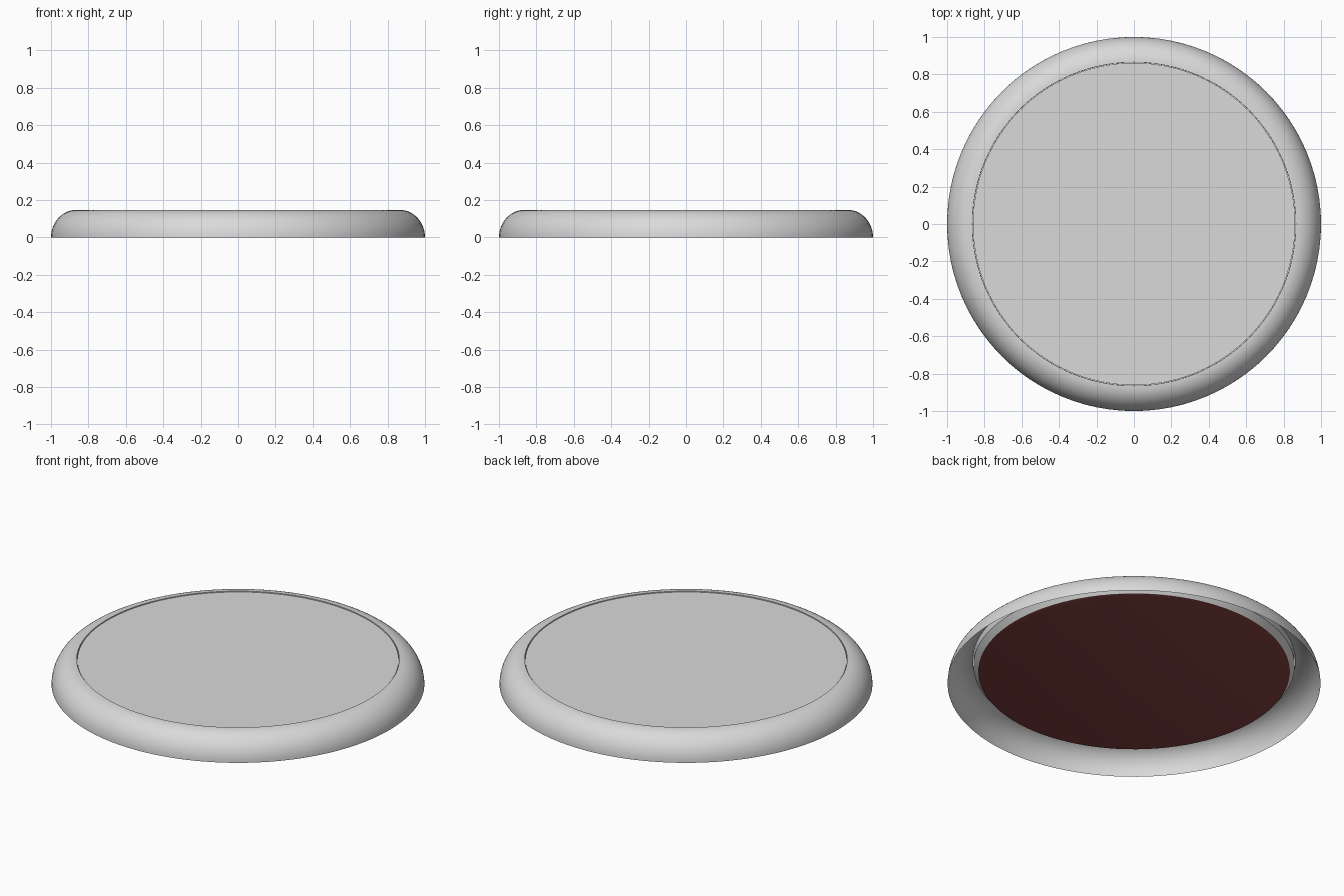
import bpy, bmesh, math

if "Cube" in bpy.data.objects:
    bpy.data.objects.remove(bpy.data.objects["Cube"])

SEG = 96


def material(name, rgb):
    m = bpy.data.materials.new(name)
    m.diffuse_color = (*rgb, 1.0)
    m.use_nodes = True
    m.node_tree.nodes["Principled BSDF"].inputs["Base Color"].default_value = m.diffuse_color
    return m


grey = material("light grey", (0.70, 0.70, 0.70))
red = material("dark red", (0.235, 0.055, 0.052))


def lathe(name, profile, mat, cap_ends=()):
    """Revolve (radius, z) points around z; cap_ends lists profile indices closed by a disc."""
    bm = bmesh.new()
    rings = []
    for r, z in profile:
        rings.append([bm.verts.new((r * math.cos(2 * math.pi * i / SEG),
                                    r * math.sin(2 * math.pi * i / SEG), z))
                      for i in range(SEG)])
    for a, b in zip(rings, rings[1:]):
        for i in range(SEG):
            j = (i + 1) % SEG
            bm.faces.new((a[i], a[j], b[j], b[i]))
    for k in cap_ends:
        ring = rings[k]
        bm.faces.new(ring if k != 0 else ring[::-1])
    me = bpy.data.meshes.new(name)
    bm.to_mesh(me)
    bm.free()
    me.materials.append(mat)
    ob = bpy.data.objects.new(name, me)
    bpy.context.collection.objects.link(ob)
    bpy.ops.object.select_all(action='DESELECT')
    ob.select_set(True)
    bpy.context.view_layer.objects.active = ob
    bpy.ops.object.shade_smooth_by_angle(angle=math.radians(30))
    return ob


# rounded hollow rim, open underneath, with a short inner lip
arc = [(0.865 + 0.135 * math.cos(t), 0.147 * math.sin(t))
       for t in [math.pi / 2 * i / 14 for i in range(15)]]
lathe("rim", arc + [(0.864, 0.125)], grey)

# centre plate, set just below the rim's top edge
lathe("centre_plate", [(0.835, 0.075), (0.862, 0.11), (0.862, 0.143)], grey, cap_ends=(2,))

# dark pad under the plate, with a small chamfer
lathe("bottom_pad", [(0.82, 0.07), (0.835, 0.075)], red, cap_ends=(0,))
